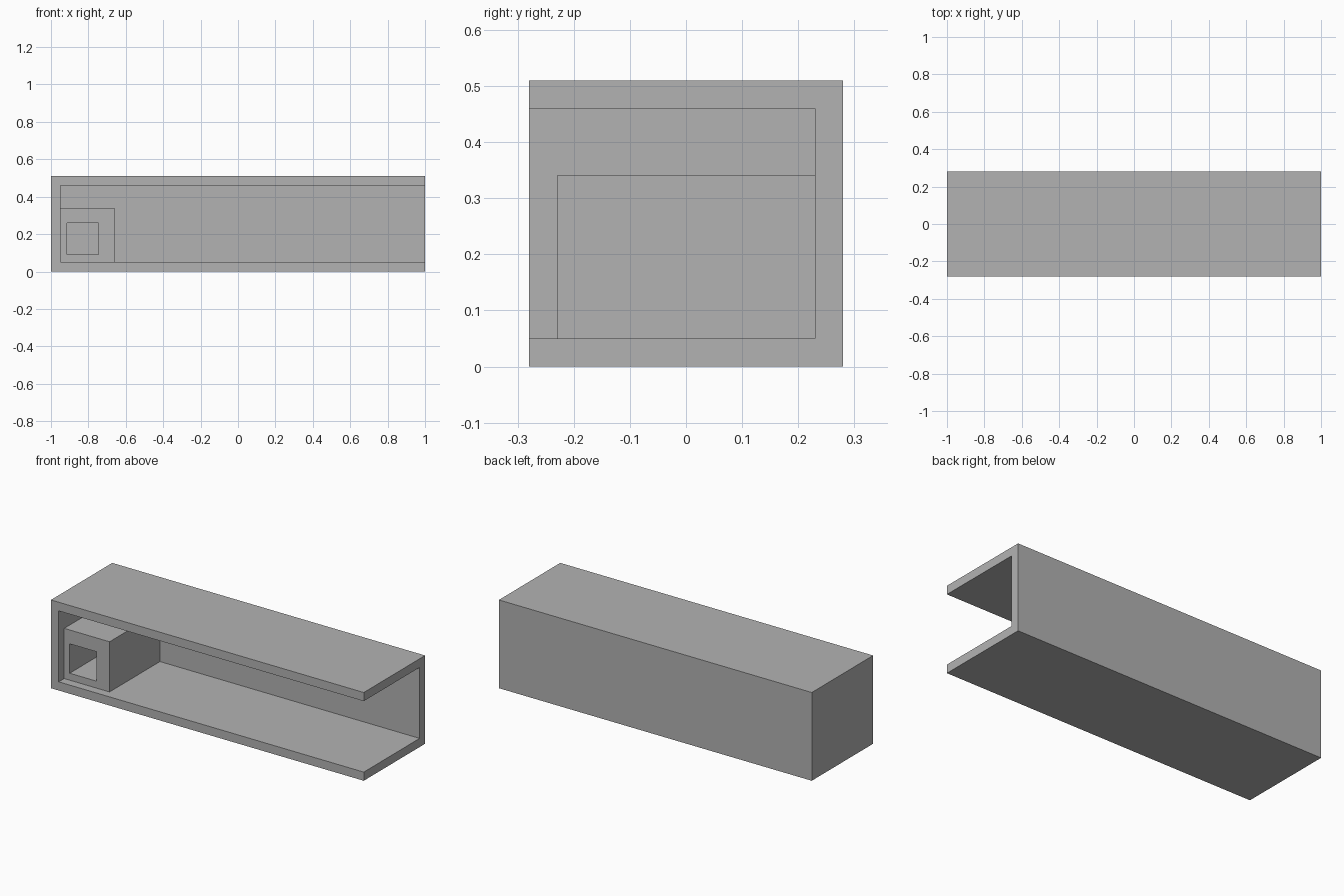
import bpy
from mathutils import Vector

default = bpy.data.objects.get("Cube")
if default:
    bpy.data.objects.remove(default, do_unlink=True)

# Single grey finish
GREY = (0.448, 0.448, 0.448, 1)
grey = bpy.data.materials.new("plain_grey")
grey.use_nodes = True
grey.diffuse_color = GREY
grey.node_tree.nodes["Principled BSDF"].inputs["Base Color"].default_value = GREY


def box(name, low, high):
    """Box spanning two opposite corners."""
    low, high = Vector(low), Vector(high)
    bpy.ops.mesh.primitive_cube_add(size=1, location=(low + high) / 2)
    obj = bpy.context.object
    obj.name = name
    obj.scale = high - low
    bpy.ops.object.transform_apply(location=False, rotation=False, scale=True)
    obj.data.materials.append(grey)
    return obj


def carve(obj, low, high):
    """Cut a box-shaped space out of an object."""
    cutter = box("cutter", low, high)
    cutter.hide_render = True
    mod = obj.modifiers.new("carve", 'BOOLEAN')
    mod.operation = 'DIFFERENCE'
    mod.solver = 'EXACT'
    mod.object = cutter
    bpy.context.view_layer.objects.active = obj
    bpy.ops.object.modifier_apply(modifier=mod.name)
    bpy.data.objects.remove(cutter, do_unlink=True)


# Long shell, open along the front and at one end
WALL = 0.05
X, Y, HEIGHT = 1.0, 0.28, 0.51
shell = box("open_shell", (-X, -Y, 0), (X, Y, HEIGHT))
carve(shell, (-X + WALL, -Y - WALL, WALL), (X + WALL, Y - WALL, HEIGHT - WALL))

# Block in the closed corner, with a square recess in its front
block = box("corner_block", (-X + WALL, -Y + WALL, WALL), (-0.66, Y - WALL, 0.34))
carve(block, (-0.915, -Y, 0.09), (-0.745, 0.2, 0.26))
